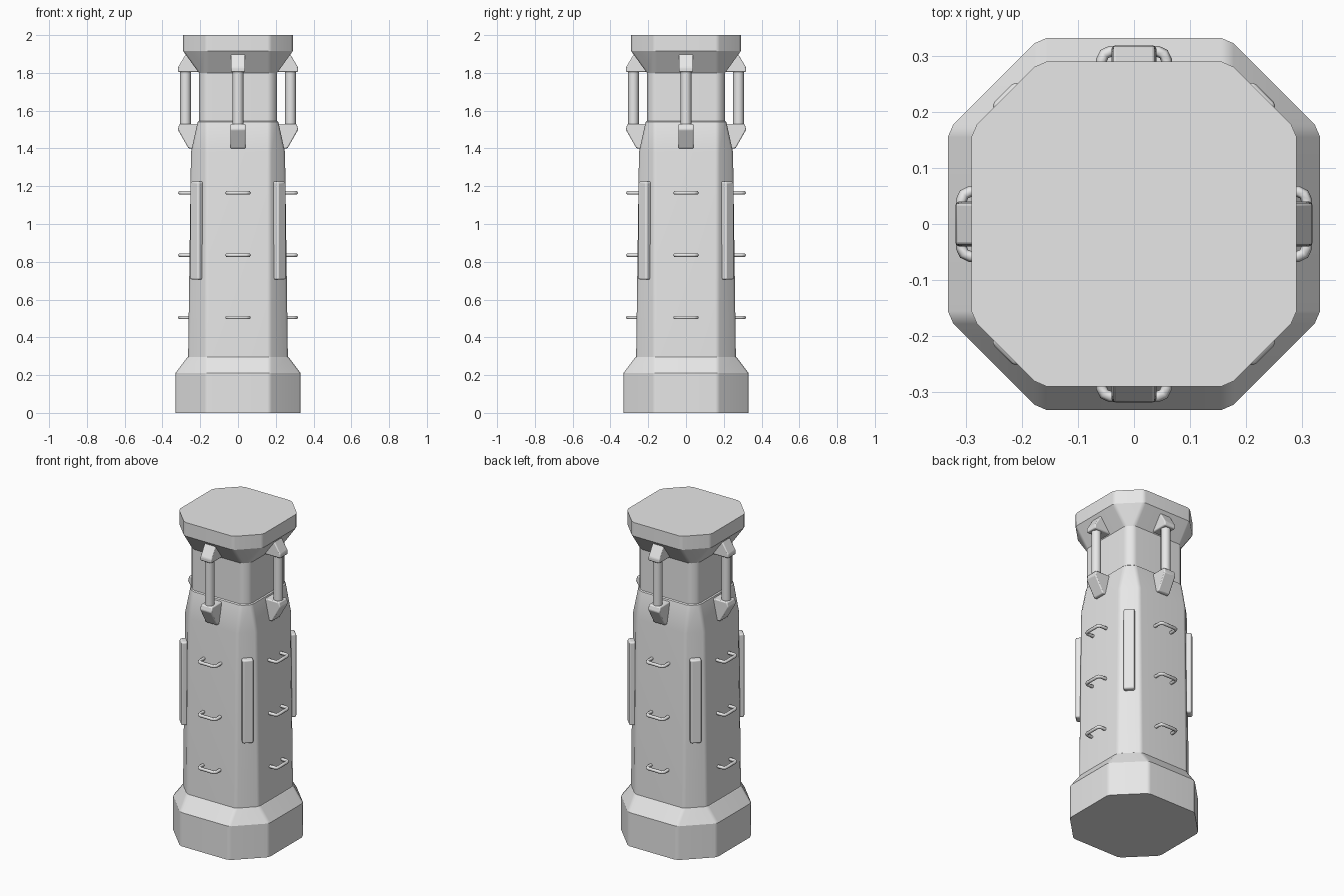
import bpy, bmesh, math
from mathutils import Matrix, Vector

cube = bpy.data.objects.get("Cube")
if cube:
    bpy.data.objects.remove(cube, do_unlink=True)

grey = bpy.data.materials.new("light grey")
grey.use_nodes = True
grey.diffuse_color = (0.8, 0.8, 0.8, 1)
grey.node_tree.nodes["Principled BSDF"].inputs["Base Color"].default_value = (0.8, 0.8, 0.8, 1)


def place(name, data, turn=0.0):
    """Link an object, turned about the tower axis by an angle in degrees."""
    obj = bpy.data.objects.new(name, data)
    bpy.context.collection.objects.link(obj)
    if not data.materials:
        data.materials.append(grey)
    obj.rotation_euler.z = math.radians(turn)
    return obj


def finish(obj, bevel=0.0, angle=25):
    """Soften the edges and smooth the shallow ones."""
    bpy.ops.object.select_all(action="DESELECT")
    obj.select_set(True)
    bpy.context.view_layer.objects.active = obj
    bpy.ops.object.shade_smooth_by_angle(angle=math.radians(angle))
    if bevel:
        mod = obj.modifiers.new("soft edges", "BEVEL")
        mod.width = bevel
        mod.segments = 2
        mod.limit_method = "ANGLE"
    obj.modifiers.new("flat shading", "WEIGHTED_NORMAL").keep_sharp = True


def to_mesh(name, bm):
    bmesh.ops.recalc_face_normals(bm, faces=bm.faces[:])
    mesh = bpy.data.meshes.new(name)
    bm.to_mesh(mesh)
    bm.free()
    return mesh


# Tower body: stacked square rings with cut, softened corners
FLAT, SOFT, CUT = 0.155, 0.178, 0.01
profile = [(0, 0.332), (0.21, 0.332), (0.295, 0.268), (0.297, 0.264),
           (1.38, 0.249), (1.54, 0.214), (1.545, 0.207),
           (1.80, 0.207), (1.915, 0.29), (2.0, 0.29)]
bm = bmesh.new()
rings = []
for z, w in profile:
    corner = [(w, FLAT), (w - CUT, SOFT), (SOFT, w - CUT), (FLAT, w)]
    ring = []
    for k in range(4):
        spin = Matrix.Rotation(k * math.pi / 2, 3, "Z")
        ring += [bm.verts.new(spin @ Vector((x, y, z))) for x, y in corner]
    rings.append(ring)
for low, high in zip(rings, rings[1:]):
    for i in range(len(low)):
        j = (i + 1) % len(low)
        bm.faces.new((low[i], low[j], high[j], high[i]))
bm.faces.new(rings[0][::-1])
bm.faces.new(rings[-1])
finish(place("tower_body", to_mesh("tower_body", bm)))


def bracket_mesh(name, side_profile, half_width):
    """Extrude an (outward, z) profile across x; outward is -y."""
    bm = bmesh.new()
    face = bm.faces.new([bm.verts.new((-half_width, -d, z)) for d, z in side_profile])
    out = bmesh.ops.extrude_face_region(bm, geom=[face])
    verts = [v for v in out["geom"] if isinstance(v, bmesh.types.BMVert)]
    bmesh.ops.translate(bm, verts=verts, vec=(2 * half_width, 0, 0))
    return to_mesh(name, bm)


upper = bracket_mesh("upper_bracket", [(0.19, 1.805), (0.318, 1.805), (0.318, 1.83),
                                       (0.272, 1.905), (0.23, 1.905)], 0.038)
lower = bracket_mesh("lower_bracket", [(0.2, 1.53), (0.31, 1.53), (0.319, 1.50),
                                       (0.262, 1.40), (0.23, 1.40)], 0.04)

# Strut rod between the brackets
bm = bmesh.new()
bmesh.ops.create_cone(bm, cap_ends=True, segments=16, radius1=0.028, radius2=0.028,
                      depth=0.3, matrix=Matrix.Translation((0, -0.278, 1.667)))
rod = to_mesh("strut_rod", bm)

# Raised strip on each cut corner
bm = bmesh.new()
bmesh.ops.create_cube(bm, size=1, matrix=Matrix.Translation((0, -0.304, 0.965))
                      @ Matrix.Diagonal((0.064, 0.052, 0.52, 1)))
strip = to_mesh("corner_strip", bm)


def rung_curve(z):
    """U-shaped rung with clipped corners."""
    curve = bpy.data.curves.new("rung", "CURVE")
    curve.dimensions = "3D"
    curve.bevel_depth = 0.01
    curve.bevel_resolution = 1
    half = [(0.058, 0.24), (0.058, 0.292), (0.053, 0.303), (0.042, 0.308)]
    points = half + [(-x, d) for x, d in reversed(half)]
    line = curve.splines.new("POLY")
    line.points.add(len(points) - 1)
    for p, (x, d) in zip(line.points, points):
        p.co = (x, -d, z, 1)
    return curve


rungs = [rung_curve(z) for z in (0.505, 0.835, 1.165)]

# Repeat the fittings around all four sides and corners
for side in ("front", "left", "back", "right"):
    turn = 90 * ("front", "left", "back", "right").index(side)
    finish(place(side + "_upper_bracket", upper.copy(), turn), 0.006)
    finish(place(side + "_lower_bracket", lower.copy(), turn), 0.006)
    finish(place(side + "_strut_rod", rod.copy(), turn))
    finish(place(side + "_corner_strip", strip.copy(), turn + 45), 0.01)
    for n, curve in enumerate(rungs):
        place(f"{side}_rung_{n + 1}", curve, turn)
